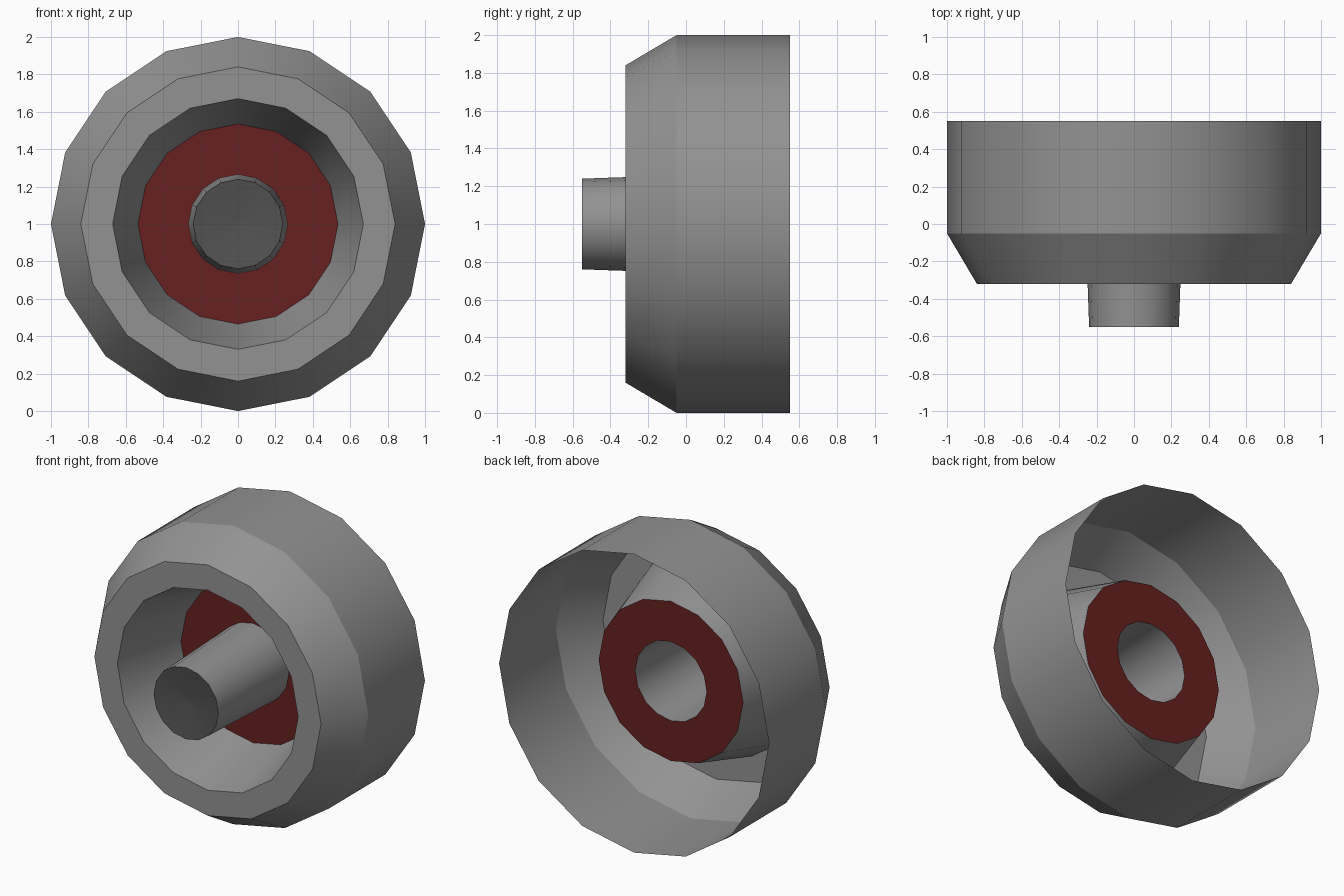
import bpy, math

if "Cube" in bpy.data.objects:
    bpy.data.objects.remove(bpy.data.objects["Cube"])

SIDES = 16
AXLE_Z = 1.0
GREY = (0.29, 0.29, 0.29, 1)
DARK = (0.085, 0.085, 0.085, 1)
RED = (0.135, 0.015, 0.014, 1)


def revolve(name, profile, colour, cap=False):
    """Turn (radius, y) points, listed back to front, around the axle."""
    verts = []
    for r, y in profile:
        for i in range(SIDES):
            t = 2 * math.pi * i / SIDES
            verts.append((r * math.sin(t), y, AXLE_Z + r * math.cos(t)))
    faces = []
    for k in range(len(profile) - 1):
        a, b = k * SIDES, (k + 1) * SIDES
        for i in range(SIDES):
            j = (i + 1) % SIDES
            faces.append((a + i, b + i, b + j, a + j))
    if cap:  # flat centre facing the front
        last = (len(profile) - 1) * SIDES
        faces.append(tuple(last + i for i in range(SIDES)))
    mesh = bpy.data.meshes.new(name)
    mesh.from_pydata(verts, [], faces)
    if cap and mesh.polygons[-1].normal.y > 0:
        mesh.polygons[-1].flip()
    mesh.update()
    obj = bpy.data.objects.new(name, mesh)
    bpy.context.collection.objects.link(obj)
    mat = bpy.data.materials.new(name + "_colour")
    mat.diffuse_color = colour
    mat.use_nodes = True
    mat.node_tree.nodes["Principled BSDF"].inputs["Base Color"].default_value = mat.diffuse_color
    mesh.materials.append(mat)
    bpy.ops.object.select_all(action='DESELECT')
    obj.select_set(True)
    bpy.context.view_layer.objects.active = obj
    bpy.ops.object.shade_smooth_by_angle(angle=math.radians(30))
    return obj


# Outer shell: open back, bevelled front shoulder, flat lip, tapered recess
revolve("wheel_shell", [(1.0, 0.55), (1.0, -0.05), (0.84, -0.32),
                        (0.67, -0.32), (0.535, 0.16)], GREY)

# Red disc at the bottom of the recess
revolve("wheel_disc", [(0.535, 0.16), (0.265, 0.16)], RED)

# Hollow hub with a slightly dished, darker front end
revolve("hub", [(0.265, 0.16), (0.24, -0.55)], GREY)
revolve("hub_cap", [(0.24, -0.55), (0.02, -0.52)], DARK, cap=True)
